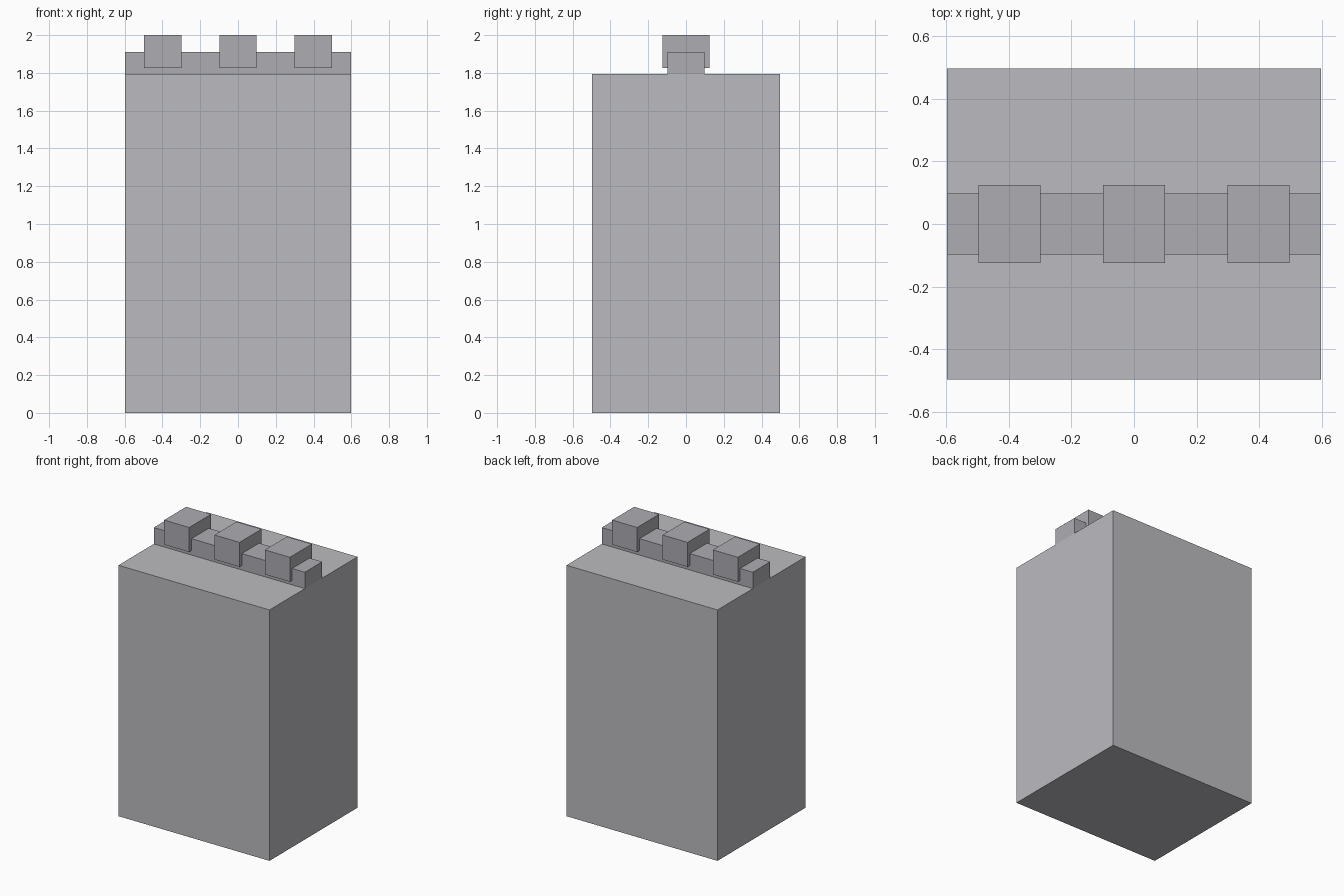
import bpy

if "Cube" in bpy.data.objects:
    bpy.data.objects.remove(bpy.data.objects["Cube"])


def material(name, color):
    mat = bpy.data.materials.new(name)
    mat.diffuse_color = (*color, 1)
    mat.use_nodes = True
    mat.node_tree.nodes["Principled BSDF"].inputs["Base Color"].default_value = mat.diffuse_color
    return mat


def box(name, x, y, z, mat):
    """Add a box spanning the given (min, max) ranges."""
    spans = (x, y, z)
    bpy.ops.mesh.primitive_cube_add(size=1, location=[(a + b) / 2 for a, b in spans])
    obj = bpy.context.object
    obj.name = name
    obj.scale = [b - a for a, b in spans]
    bpy.ops.object.transform_apply(location=False, rotation=False, scale=True)
    obj.data.materials.append(mat)
    return obj


stone = material("stone_grey", (0.50, 0.50, 0.53))
dark_stone = material("dark_stone_grey", (0.42, 0.42, 0.45))

# Main block
box("body", (-0.597, 0.597), (-0.497, 0.497), (0, 1.793), stone)

# Ridge running across the top
box("top_rail", (-0.597, 0.597), (-0.098, 0.098), (1.793, 1.91), dark_stone)

# Three wider blocks straddling the ridge
for i, cx in enumerate((-0.398, 0, 0.398)):
    box(f"rail_block_{i + 1}", (cx - 0.099, cx + 0.099), (-0.124, 0.124), (1.825, 2.0), dark_stone)
